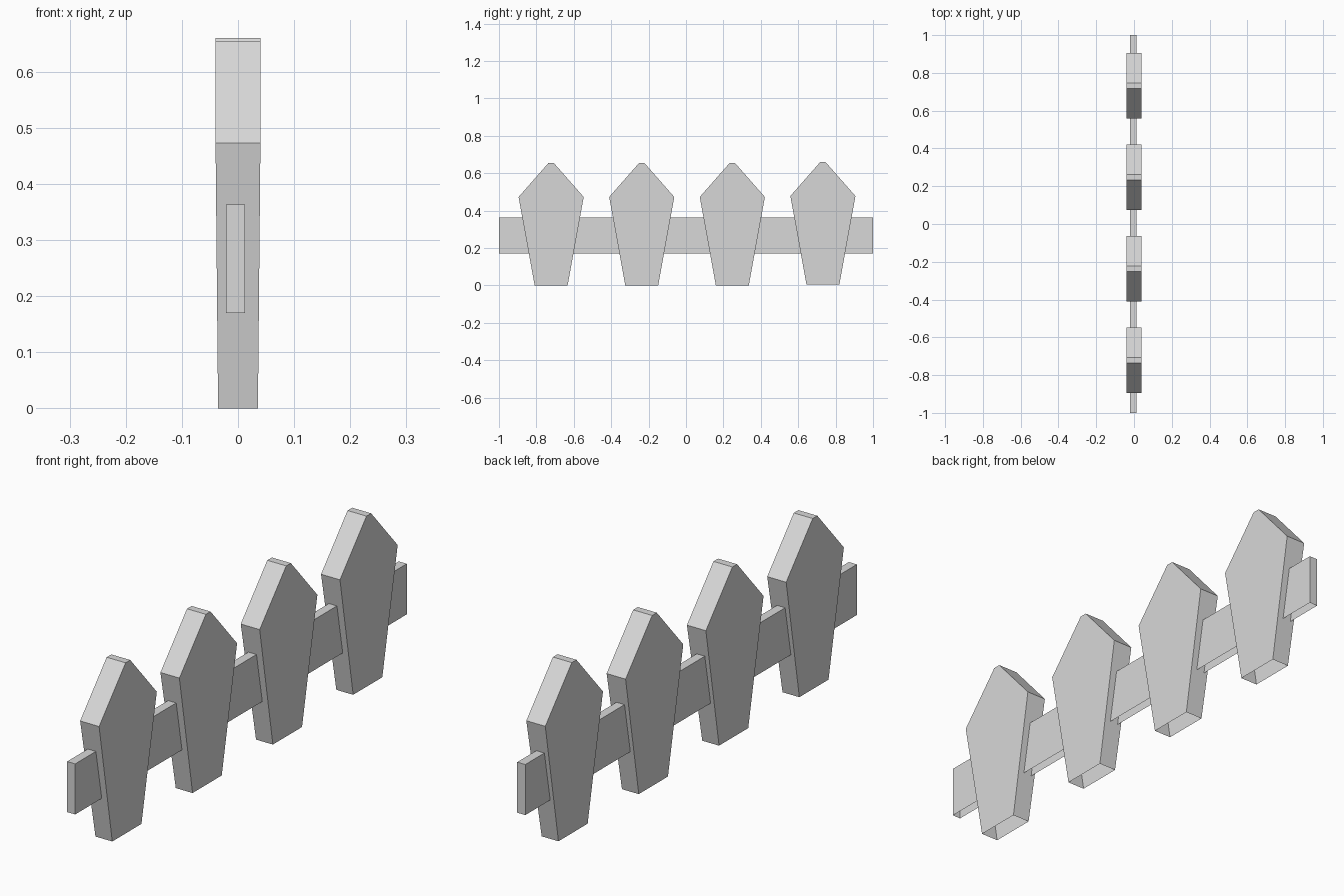
import bpy
import bmesh

default_cube = bpy.data.objects.get("Cube")
if default_cube:
    bpy.data.objects.remove(default_cube, do_unlink=True)

# Single plain grey
GREY = (0.69, 0.69, 0.69, 1.0)
grey = bpy.data.materials.new("light grey")
grey.use_nodes = True
grey.diffuse_color = GREY
grey.node_tree.nodes["Principled BSDF"].inputs["Base Color"].default_value = GREY


def board(name, profile, location):
    """Close a (y, z, half thickness) outline into a board with an open underside."""
    bm = bmesh.new()
    left = [bm.verts.new((t, y, z)) for y, z, t in profile]
    right = [bm.verts.new((-t, y, z)) for y, z, t in profile]
    bm.faces.new(left)
    bm.faces.new(right[::-1])
    # The outline starts and ends at the bottom, which stays open
    for i in range(len(profile) - 1):
        bm.faces.new((left[i + 1], left[i], right[i], right[i + 1]))
    bmesh.ops.recalc_face_normals(bm, faces=bm.faces)
    mesh = bpy.data.meshes.new(name)
    bm.to_mesh(mesh)
    bm.free()
    mesh.materials.append(grey)
    obj = bpy.data.objects.new(name, mesh)
    obj.location = location
    bpy.context.collection.objects.link(obj)
    return obj


def mirrored(half):
    """Mirror half an outline, bottom to top, across y = 0."""
    return half + [(-y, z, t) for y, z, t in reversed(half)]


# Pointed pickets, widest at the shoulder and thinner at the foot
picket = mirrored([(0.088, 0.0, 0.0355), (0.174, 0.473, 0.04), (0.014, 0.655, 0.04)])
for number in range(4):
    lift = 0.005 if number == 3 else 0.0
    board(f"picket_{number + 1}", picket, (0, -0.721 + 0.4843 * number, lift))

# Long rail running through the pickets
rail = mirrored([(1.0, 0.0, 0.017), (1.0, 0.193, 0.017)])
board("rail", rail, (-0.0045, 0, 0.17))
